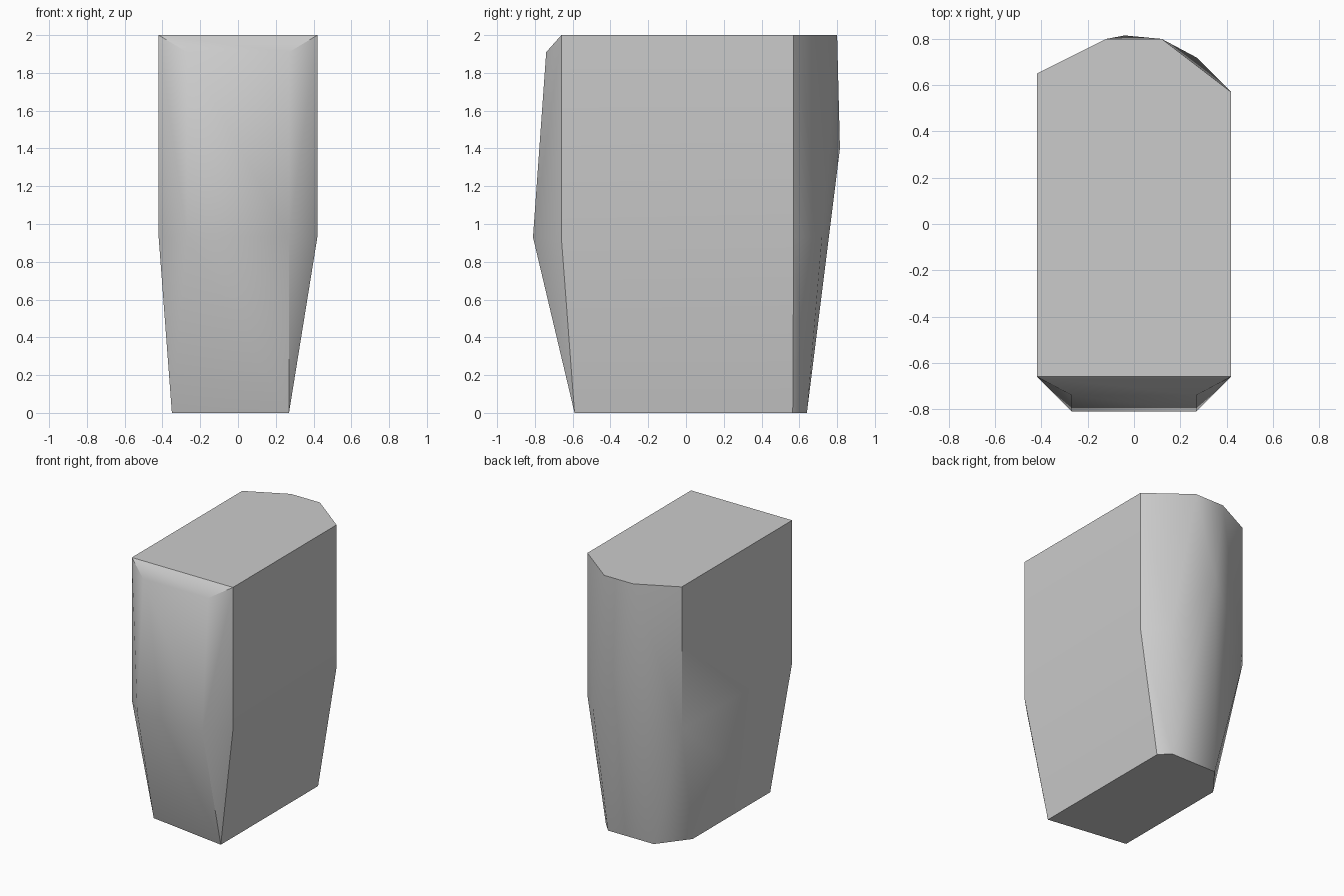
import bpy
import bmesh
import math

cube = bpy.data.objects.get("Cube")
if cube:
    bpy.data.objects.remove(cube, do_unlink=True)

# One stone grey material
stone = bpy.data.materials.new("stone_grey")
stone.use_nodes = True
grey = (0.6, 0.6, 0.6, 1)
stone.diffuse_color = grey
stone.node_tree.nodes["Principled BSDF"].inputs["Base Color"].default_value = grey

# Horizontal outlines of the block, height -> corners
outlines = {
    0.0: [(-.35, -.50), (.27, -.59), (.27, .565), (.20, .64), (-.18, .64), (-.35, .42)],
    0.93: [(-.42, -.66), (-.27, -.81), (.27, -.81), (.42, -.66),
           (.42, .57), (.27, .72), (-.42, .65)],
    1.4: [(-.04, .815)],                    # bulge of the back
    1.91: [(-.27, -.74), (.27, -.74)],      # chipped front top edge
    2.0: [(-.42, -.66), (.42, -.66), (.42, .57), (.12, .80), (-.12, .80), (-.42, .65)],
}

# Stone block: faceted hull around the outlines
bm = bmesh.new()
for z, corners in outlines.items():
    for x, y in corners:
        bm.verts.new((x, y, z))
hull = bmesh.ops.convex_hull(bm, input=bm.verts)
loose = [v for v in bm.verts if not v.link_faces]
bmesh.ops.delete(bm, geom=loose, context="VERTS")
bmesh.ops.dissolve_limit(bm, angle_limit=math.radians(0.5), verts=bm.verts, edges=bm.edges)
bmesh.ops.recalc_face_normals(bm, faces=bm.faces)

mesh = bpy.data.meshes.new("stone_block")
bm.to_mesh(mesh)
bm.free()
mesh.materials.append(stone)
block = bpy.data.objects.new("stone_block", mesh)
bpy.context.collection.objects.link(block)

# Soft shading on the worn faces, crisp main edges
bpy.ops.object.select_all(action="DESELECT")
block.select_set(True)
bpy.context.view_layer.objects.active = block
bpy.ops.object.shade_smooth_by_angle(angle=math.radians(40))
